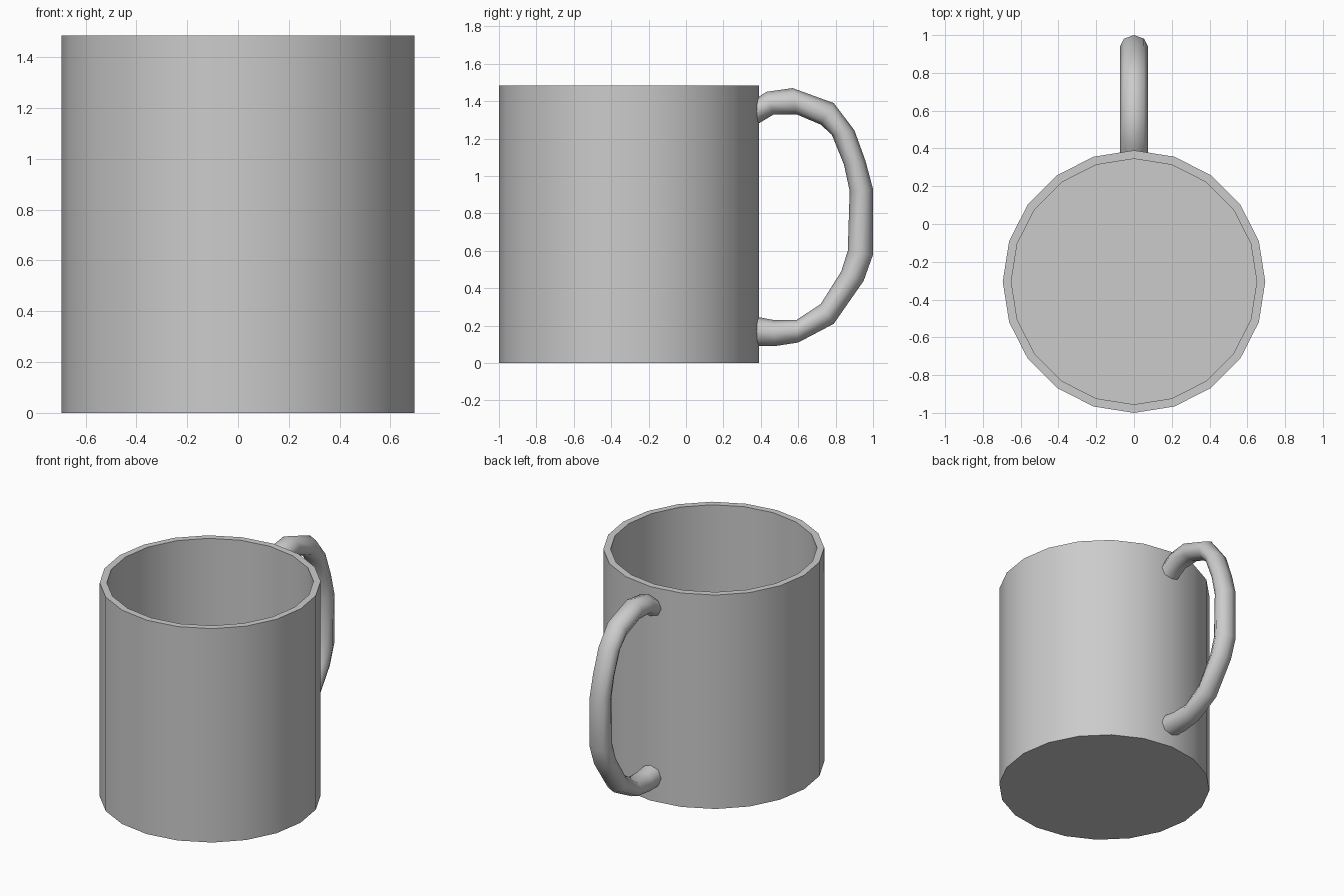
import bpy, bmesh
from math import sin, cos, pi, radians

if "Cube" in bpy.data.objects:
    bpy.data.objects.remove(bpy.data.objects["Cube"])

CY, SIDES = -0.305, 20


def loft(name, rings, angle):
    """Skin a list of vertex rings, capping both ends."""
    bm = bmesh.new()
    loops = [[bm.verts.new(p) for p in ring] for ring in rings]
    n = len(loops[0])
    for a, b in zip(loops, loops[1:]):
        for i in range(n):
            j = (i + 1) % n
            bm.faces.new((a[i], a[j], b[j], b[i]))
    bm.faces.new(loops[0])
    bm.faces.new(loops[-1])
    bmesh.ops.recalc_face_normals(bm, faces=bm.faces)
    me = bpy.data.meshes.new(name)
    bm.to_mesh(me)
    bm.free()
    ob = bpy.data.objects.new(name, me)
    bpy.context.collection.objects.link(ob)
    bpy.ops.object.select_all(action='DESELECT')
    bpy.context.view_layer.objects.active = ob
    ob.select_set(True)
    bpy.ops.object.shade_smooth_by_angle(angle=radians(angle))
    return ob


def circle(r, z):
    return [(r * cos(2 * pi * i / SIDES), CY + r * sin(2 * pi * i / SIDES), z)
            for i in range(SIDES)]


# Cup: outer wall, rim, inner wall and floor
loft("cup", [circle(r, z) for r, z in
             [(0.695, 0), (0.695, 1.485), (0.65, 1.485), (0.65, 0.05)]], 30)

# Handle: outer and inner edge points (y, z) of each octagonal ring
EDGES = [
    ((0.36, 1.405), (0.37, 1.27)), ((0.43, 1.45), (0.47, 1.33)),
    ((0.57, 1.47), (0.59, 1.33)), ((0.79, 1.39), (0.72, 1.275)),
    ((0.90, 1.245), (0.78, 1.22)), ((0.96, 1.08), (0.845, 1.06)),
    ((1.0, 0.93), (0.875, 0.92)), ((1.0, 0.58), (0.865, 0.60)),
    ((0.95, 0.44), (0.83, 0.49)), ((0.79, 0.21), (0.72, 0.315)),
    ((0.60, 0.11), (0.59, 0.23)), ((0.47, 0.09), (0.47, 0.23)),
    ((0.365, 0.09), (0.365, 0.25)),
]


def handle_ring(outer, inner, half_width=0.075, n=8):
    ring = []
    for i in range(n):
        a = 2 * pi * i / n
        t = (1 + cos(a)) / 2
        ring.append((half_width * sin(a),
                     inner[0] + (outer[0] - inner[0]) * t,
                     inner[1] + (outer[1] - inner[1]) * t))
    return ring


loft("handle", [handle_ring(o, i) for o, i in EDGES], 60)
